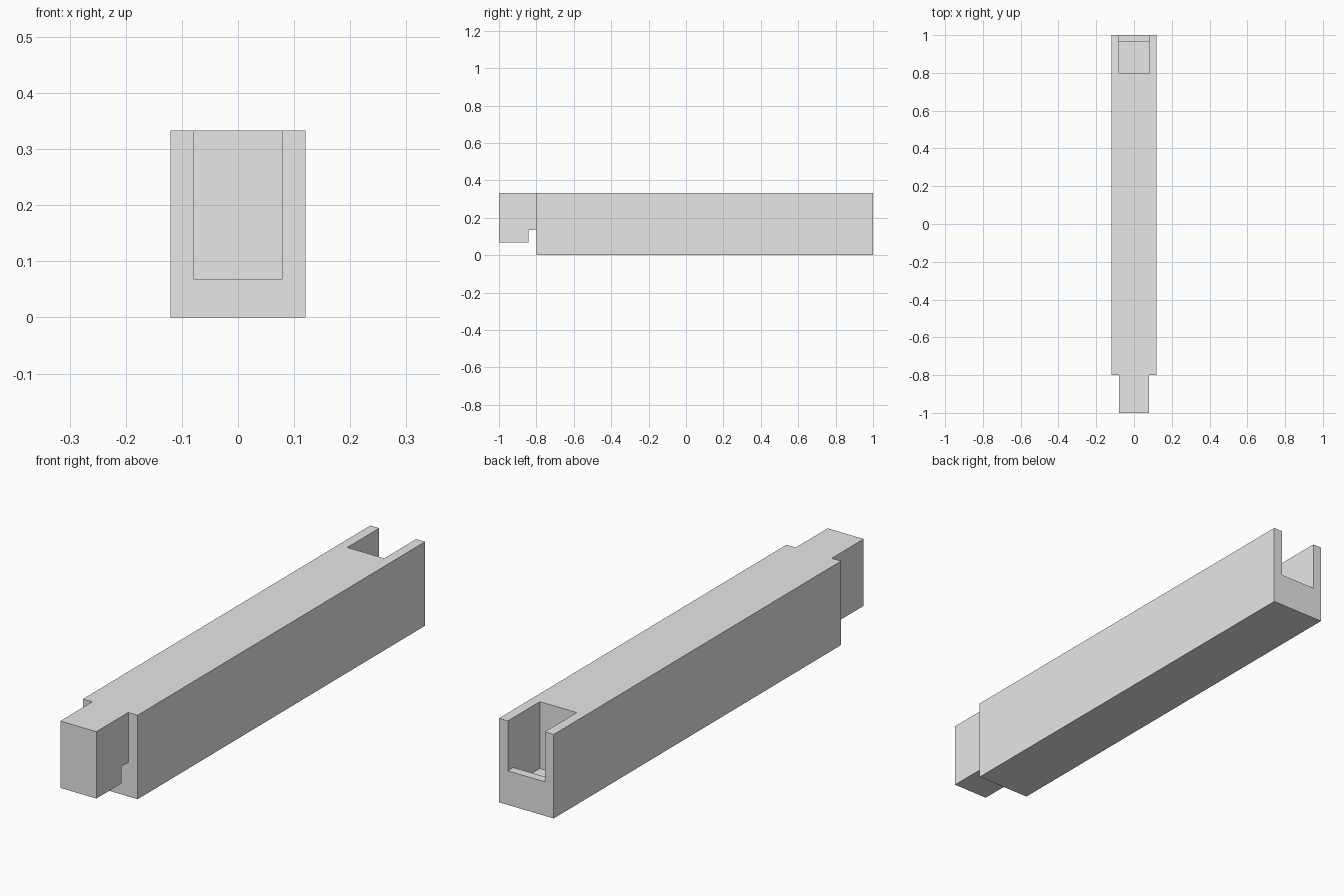
import bpy
import bmesh

cube = bpy.data.objects.get("Cube")
if cube:
    bpy.data.objects.remove(cube, do_unlink=True)

# Single plain grey
grey = bpy.data.materials.new("plain_grey")
grey.use_nodes = True
colour = (0.8, 0.8, 0.8, 1)
grey.diffuse_color = colour
grey.node_tree.nodes["Principled BSDF"].inputs["Base Color"].default_value = colour


def extrude_profile(name, profile, half_width):
    """Extrude a side (y, z) outline symmetrically across x."""
    bm = bmesh.new()
    face = bm.faces.new([bm.verts.new((-half_width, y, z)) for y, z in profile])
    side = bmesh.ops.extrude_face_region(bm, geom=[face])["geom"]
    moved = [v for v in side if isinstance(v, bmesh.types.BMVert)]
    bmesh.ops.translate(bm, verts=moved, vec=(2 * half_width, 0, 0))
    bmesh.ops.recalc_face_normals(bm, faces=bm.faces)
    mesh = bpy.data.meshes.new(name)
    bm.to_mesh(mesh)
    bm.free()
    mesh.materials.append(grey)
    obj = bpy.data.objects.new(name, mesh)
    bpy.context.collection.objects.link(obj)
    return obj


TOP, LEDGE, FLOOR = 0.333, 0.135, 0.068

# Long beam with a hooked tongue at the front end
beam = extrude_profile("beam", [(-0.8, 0), (1, 0), (1, TOP), (-0.8, TOP)], 0.12)
tongue = extrude_profile("hooked_tongue", [
    (-1, FLOOR), (-0.843, FLOOR), (-0.843, LEDGE), (-0.75, LEDGE),
    (-0.75, TOP), (-1, TOP)], 0.079)

# Matching slot at the back end, with a raised retaining lip
slot = extrude_profile("slot_cutter", [
    (0.8, FLOOR), (0.965, FLOOR), (0.965, LEDGE), (1.1, LEDGE),
    (1.1, 0.5), (0.8, 0.5)], 0.081)

for helper, operation in ((slot, "DIFFERENCE"), (tongue, "UNION")):
    mod = beam.modifiers.new(helper.name, "BOOLEAN")
    mod.operation = operation
    mod.solver = "EXACT"
    mod.object = helper
    bpy.context.view_layer.objects.active = beam
    bpy.ops.object.modifier_apply(modifier=mod.name)
    bpy.data.objects.remove(helper, do_unlink=True)
beam.name = "interlocking_beam"
